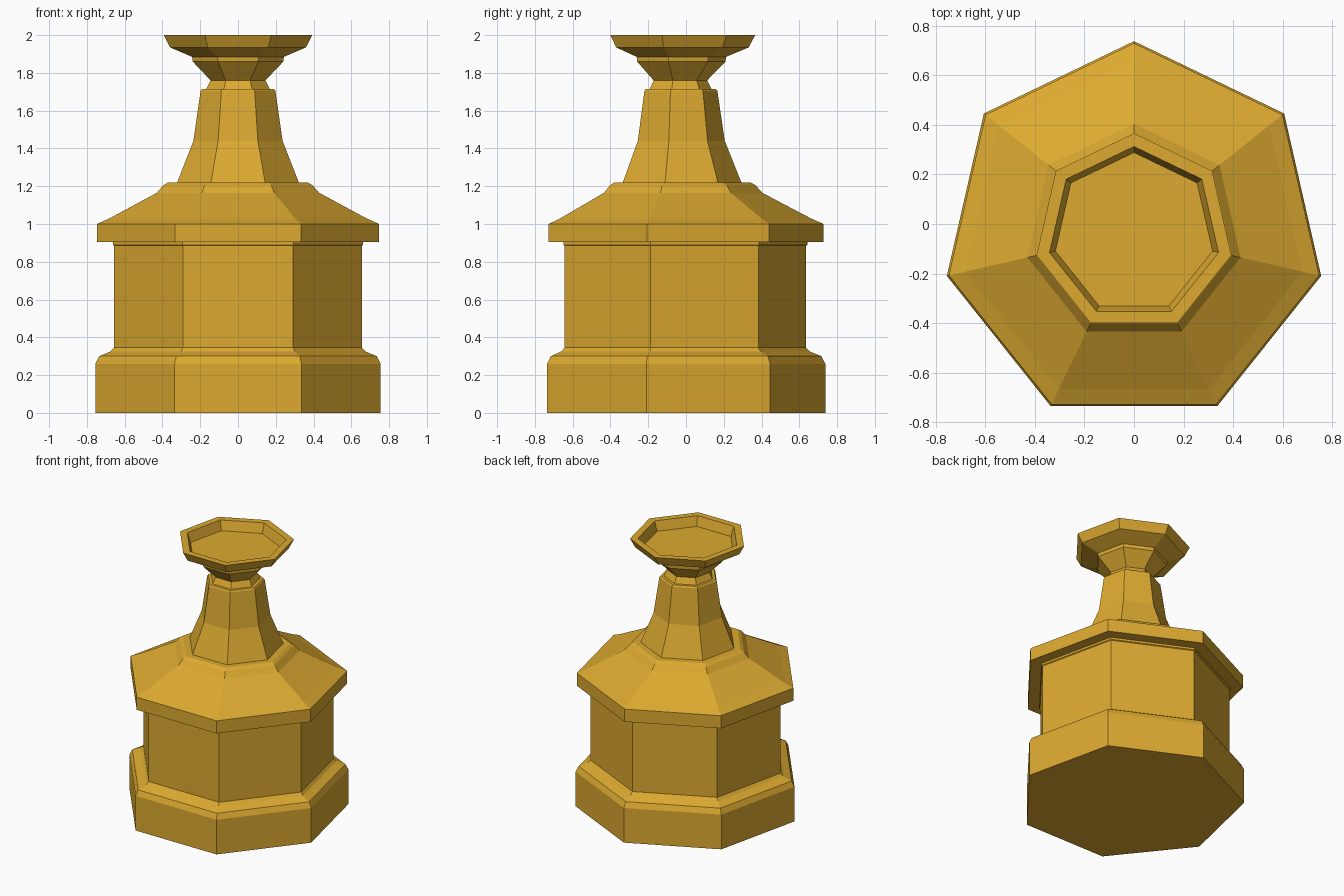
import bpy, bmesh, math

if "Cube" in bpy.data.objects:
    bpy.data.objects.remove(bpy.data.objects["Cube"])

SIDES = 7
CENTRE_Y = -0.037                      # heptagon centred by its bounding box
HALF_WIDTH = math.cos(math.pi / 14)    # half width of a unit heptagon

gold = bpy.data.materials.new("gold")
gold.diffuse_color = (0.72, 0.40, 0.03, 1)
gold.use_nodes = True
gold.node_tree.nodes["Principled BSDF"].inputs["Base Color"].default_value = gold.diffuse_color


def turned(name, profile, cap_start=False, cap_end=False):
    """Seven-sided turned part from (half width in x, z) profile points."""
    bm = bmesh.new()
    rings = []
    for half, z in profile:
        r = half / HALF_WIDTH
        rings.append([bm.verts.new((r * math.cos(a), CENTRE_Y + r * math.sin(a), z))
                      for a in (math.pi / 2 + 2 * math.pi * i / SIDES for i in range(SIDES))])
    for low, high in zip(rings, rings[1:]):
        for i in range(SIDES):
            j = (i + 1) % SIDES
            bm.faces.new((low[i], low[j], high[j], high[i]))
    if cap_start:
        bm.faces.new(rings[0][::-1])
    if cap_end:
        bm.faces.new(rings[-1])
    mesh = bpy.data.meshes.new(name)
    bm.to_mesh(mesh)
    bm.free()
    mesh.materials.append(gold)
    obj = bpy.data.objects.new(name, mesh)
    bpy.context.collection.objects.link(obj)
    return obj


# Plinth with chamfered, stepped top
turned("plinth", [(0.755, 0), (0.755, 0.26), (0.735, 0.30), (0.675, 0.325), (0.656, 0.345)],
       cap_start=True)

# Main drum
turned("drum", [(0.656, 0.345), (0.656, 0.885), (0.663, 0.89), (0.663, 0.905)])

# Overhanging cornice and sloped roof
turned("roof", [(0.663, 0.905), (0.747, 0.905), (0.747, 1.00), (0.68, 1.03),
                (0.43, 1.165), (0.395, 1.205), (0.37, 1.22), (0.322, 1.22)])

# Tapered neck with a collar
turned("neck", [(0.322, 1.22), (0.236, 1.44), (0.198, 1.705), (0.19, 1.715),
                (0.168, 1.715), (0.145, 1.76)])

# Flared bowl with a recessed floor
turned("bowl", [(0.145, 1.76), (0.24, 1.86), (0.243, 1.885), (0.36, 1.935), (0.393, 2.0),
                (0.341, 2.0), (0.317, 1.93)], cap_end=True)
